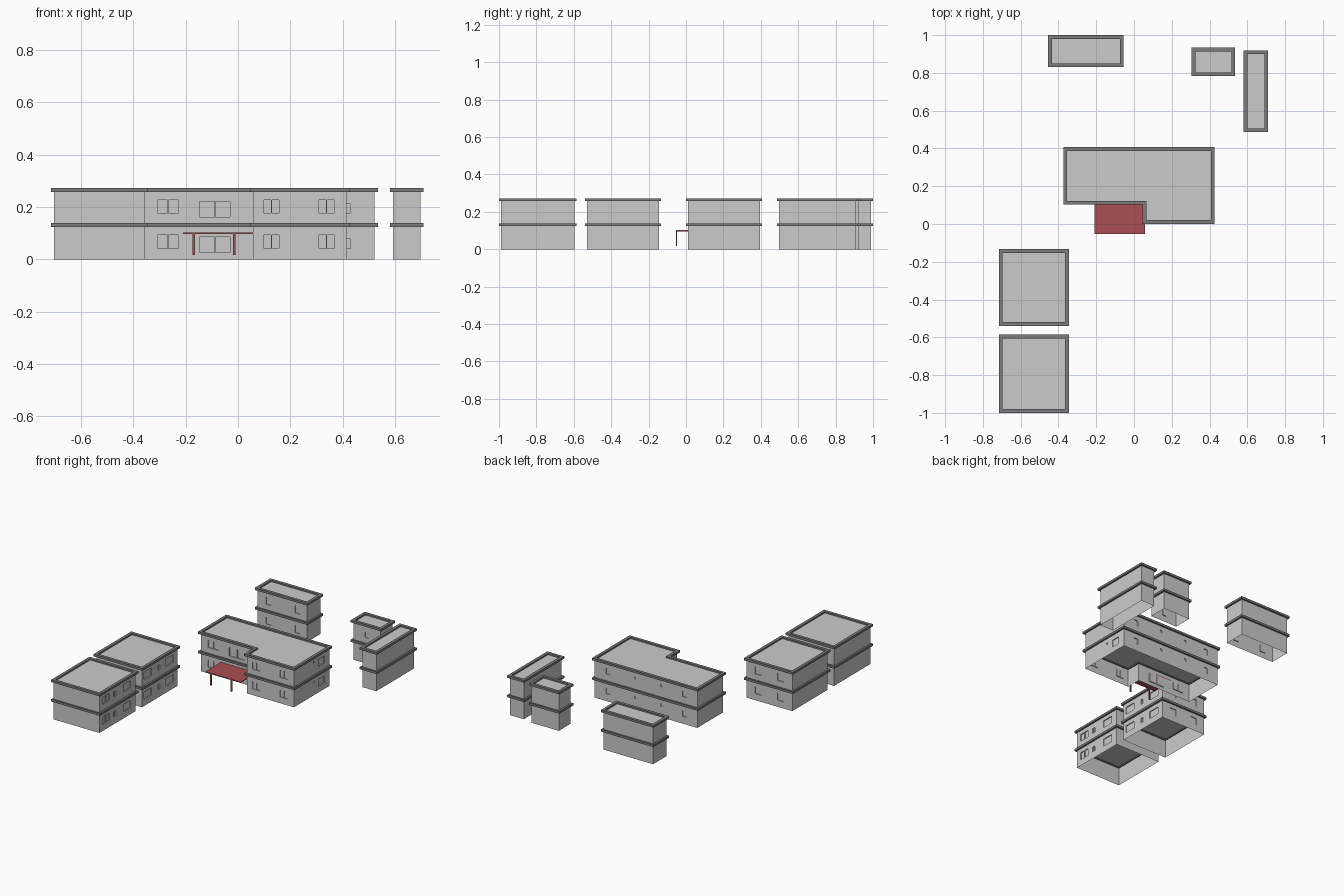
import bpy, bmesh
from mathutils import Vector

if "Cube" in bpy.data.objects:
    bpy.data.objects.remove(bpy.data.objects["Cube"])


def material(name, rgb):
    m = bpy.data.materials.new(name)
    m.diffuse_color = (*rgb, 1)
    m.use_nodes = True
    m.node_tree.nodes["Principled BSDF"].inputs["Base Color"].default_value = m.diffuse_color
    return m


WALL = material("light_grey", (0.60, 0.60, 0.60))
TRIM = material("dark_grey_trim", (0.20, 0.20, 0.20))
RED = material("canopy_red", (0.40, 0.08, 0.085))

FLOOR, TOP = 0.130, 0.262
RECESS = 0.006


def finish(bm, name, mat):
    me = bpy.data.meshes.new(name)
    bm.to_mesh(me)
    bm.free()
    me.materials.append(mat)
    ob = bpy.data.objects.new(name, me)
    bpy.context.collection.objects.link(ob)
    return ob


def quad(bm, pts):
    bm.faces.new([bm.verts.new(p) for p in pts])


def box(name, x0, x1, y0, y1, z0, z1, mat):
    bm = bmesh.new()
    bmesh.ops.create_cube(bm, size=1)
    for v in bm.verts:
        v.co = Vector(((x0 + x1) / 2 + v.co.x * (x1 - x0),
                       (y0 + y1) / 2 + v.co.y * (y1 - y0),
                       (z0 + z1) / 2 + v.co.z * (z1 - z0)))
    return finish(bm, name, mat)


def offset(pts, d):
    """Move a counter-clockwise right-angled outline outwards by d."""
    out = []
    for i, p in enumerate(pts):
        p, a, b = Vector(p), Vector(pts[i - 1]), Vector(pts[(i + 1) % len(pts)])
        e, f = (p - a).normalized(), (b - p).normalized()
        out.append(p + Vector((e.y + f.y, -e.x - f.x)) * d)
    return out


def wall(bm, p, q, wins):
    """One flat wall from p to q with recessed panes (u0, u1, z0, z1)."""
    p, q = Vector(p), Vector(q)
    d = (q - p).normalized()
    n = Vector((d.y, -d.x))

    def at(u, z, depth=0):
        w = p + d * u - n * depth
        return (w.x, w.y, z)

    panes = []
    for a, b, z0, z1, count in wins:
        axis = 0 if abs(d.x) > 0.5 else 1
        u0, u1 = sorted(((a - p[axis]) * d[axis], (b - p[axis]) * d[axis]))
        gap = 0.004
        w = (u1 - u0 - gap * (count - 1)) / count
        panes += [(u0 + i * (w + gap), u0 + i * (w + gap) + w, z0, z1) for i in range(count)]
    us = sorted({0, (q - p).length, *[u for r in panes for u in r[:2]]})
    zs = sorted({0, TOP, *[z for r in panes for z in r[2:]]})
    for u0, u1 in zip(us, us[1:]):
        for z0, z1 in zip(zs, zs[1:]):
            u, z = (u0 + u1) / 2, (z0 + z1) / 2
            if not any(r[0] < u < r[1] and r[2] < z < r[3] for r in panes):
                quad(bm, [at(u0, z0), at(u1, z0), at(u1, z1), at(u0, z1)])
    for u0, u1, z0, z1 in panes:
        c = [(u0, z0), (u1, z0), (u1, z1), (u0, z1)]
        quad(bm, [at(*k, RECESS) for k in c])
        for i in range(4):
            a, b = c[i], c[(i + 1) % 4]
            quad(bm, [at(*a), at(*b), at(*b, RECESS), at(*a, RECESS)])


def ring(name, pts, z0, z1):
    """Cornice band that runs around the outline."""
    bm = bmesh.new()
    o, i = offset(pts, 0.012), offset(pts, -0.008)
    prof = [(o, z0), (o, z1), (i, z1), (i, z0)]
    for k in range(len(pts)):
        m = (k + 1) % len(pts)
        for j in range(4):
            (a, za), (b, zb) = prof[j], prof[(j + 1) % 4]
            quad(bm, [(*a[k], za), (*a[m], za), (*b[m], zb), (*b[k], zb)])
    bmesh.ops.remove_doubles(bm, verts=bm.verts, dist=1e-5)
    bmesh.ops.recalc_face_normals(bm, faces=bm.faces)
    finish(bm, name, TRIM)


def building(name, pts, wins):
    """Open-bottomed two-storey block; wins maps wall index to windows."""
    bm = bmesh.new()
    for i, p in enumerate(pts):
        wall(bm, p, pts[(i + 1) % len(pts)], wins.get(i, []))
    for z in (FLOOR, TOP):
        quad(bm, [(*p, z) for p in pts])
    bmesh.ops.remove_doubles(bm, verts=bm.verts, dist=1e-5)
    finish(bm, name + "_walls", WALL)
    ring(name + "_floor_band", pts, 0.124, 0.139)
    ring(name + "_roof_rim", pts, 0.257, 0.272)


def rect(x0, x1, y0, y1):
    return [(x0, y0), (x1, y0), (x1, y1), (x0, y1)]


def both(a, b, z0, z1, n=1):
    """The same window on the ground floor and the upper floor."""
    return [(a, b, z0, z1, n), (a, b, z0 + 0.135, z1 + 0.135, n)]


# Two front-left blocks, windows on the right side and back
building("left_block_rear", rect(-0.703, -0.357, -0.528, -0.145), {
    1: both(-0.505, -0.425, 0.045, 0.095) + both(-0.355, -0.335, 0.05, 0.085, 2)
       + both(-0.27, -0.19, 0.045, 0.095),
    2: both(-0.64, -0.59, 0.045, 0.095) + both(-0.47, -0.42, 0.045, 0.095)})
building("left_block_front", rect(-0.703, -0.357, -0.988, -0.597), {
    1: both(-0.955, -0.88, 0.045, 0.095, 2) + both(-0.838, -0.81, 0.05, 0.085, 2)
       + both(-0.73, -0.65, 0.045, 0.095)})

# Main L-shaped block
building("main_block",
         [(0.058, 0.012), (0.415, 0.012), (0.415, 0.395), (-0.362, 0.395),
          (-0.362, 0.115), (0.058, 0.115)], {
    0: both(0.1, 0.157, 0.042, 0.092, 2) + both(0.31, 0.368, 0.042, 0.092, 2),
    1: both(0.222, 0.234, 0.083, 0.095) + both(0.28, 0.34, 0.04, 0.09),
    2: both(0.3, 0.33, 0.05, 0.09) + both(0.1, 0.115, 0.075, 0.092)
       + both(-0.1, -0.085, 0.075, 0.092) + both(-0.28, -0.25, 0.05, 0.09),
    4: both(-0.308, -0.228, 0.042, 0.092, 2) + both(-0.147, -0.03, 0.026, 0.086, 2)})

# Three rear blocks
building("rear_left_block", rect(-0.443, -0.067, 0.843, 0.988), {
    0: both(-0.38, -0.34, 0.04, 0.09) + both(-0.16, -0.12, 0.04, 0.09)})
building("rear_small_block", rect(0.317, 0.523, 0.795, 0.922), {
    0: both(0.405, 0.43, 0.042, 0.077)})
building("rear_right_block", rect(0.593, 0.698, 0.498, 0.907), {})

# Red entrance canopy on two posts
box("canopy_roof", -0.21, 0.057, -0.053, 0.115, 0.096, 0.102, RED)
for side, x in (("left", -0.169), ("right", -0.014)):
    box("canopy_post_" + side, x - 0.005, x + 0.005, -0.053, -0.047, 0.017, 0.096, RED)
